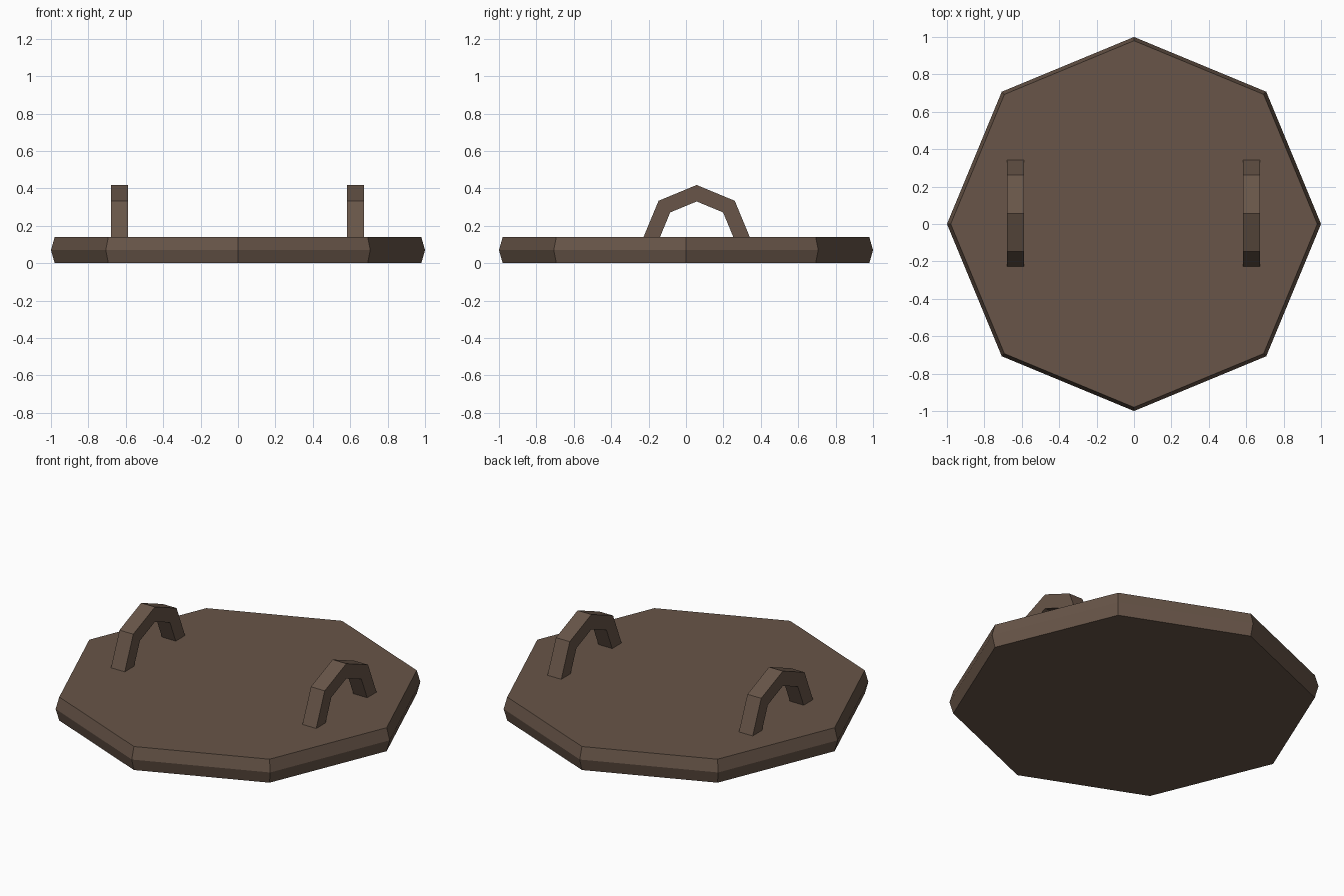
import bpy, bmesh, math

if "Cube" in bpy.data.objects:
    bpy.data.objects.remove(bpy.data.objects["Cube"])

brown = bpy.data.materials.new("dark brown wood")
brown.diffuse_color = (0.138, 0.091, 0.065, 1)
brown.use_nodes = True
brown.node_tree.nodes["Principled BSDF"].inputs["Base Color"].default_value = brown.diffuse_color


def make_object(name, bm):
    bmesh.ops.recalc_face_normals(bm, faces=bm.faces)
    mesh = bpy.data.meshes.new(name)
    bm.to_mesh(mesh)
    bm.free()
    mesh.materials.append(brown)
    obj = bpy.data.objects.new(name, mesh)
    bpy.context.collection.objects.link(obj)
    return obj


# Octagonal lid: three stacked rings, widest in the middle
SIDES = 8
bm = bmesh.new()
rings = []
for z, r in ((0.0, 0.98), (0.07, 1.0), (0.14, 0.98)):
    rings.append([bm.verts.new((r * math.cos(math.tau * i / SIDES),
                                r * math.sin(math.tau * i / SIDES), z))
                  for i in range(SIDES)])
for low, high in zip(rings, rings[1:]):
    for i in range(SIDES):
        j = (i + 1) % SIDES
        bm.faces.new((low[i], low[j], high[j], high[i]))
bm.faces.new(rings[0])
bm.faces.new(rings[-1])
make_object("lid", bm)


# Handles: half of an octagonal ring, with square section
def handle(name, x, width=0.091, outer=0.288, inner=0.2, cy=0.057, cz=0.13):
    bm = bmesh.new()
    sections = []
    for k in range(5):
        c, s = math.cos(math.pi * k / 4), math.sin(math.pi * k / 4)
        sections.append([bm.verts.new((x + dx * width / 2, cy + r * c, cz + r * s))
                         for dx, r in ((-1, inner), (1, inner), (1, outer), (-1, outer))])
    for a, b in zip(sections, sections[1:]):
        for i in range(4):
            j = (i + 1) % 4
            bm.faces.new((a[i], a[j], b[j], b[i]))
    bm.faces.new(sections[0])
    bm.faces.new(sections[-1])
    make_object(name, bm)


handle("left_handle", -0.633)
handle("right_handle", 0.629)
